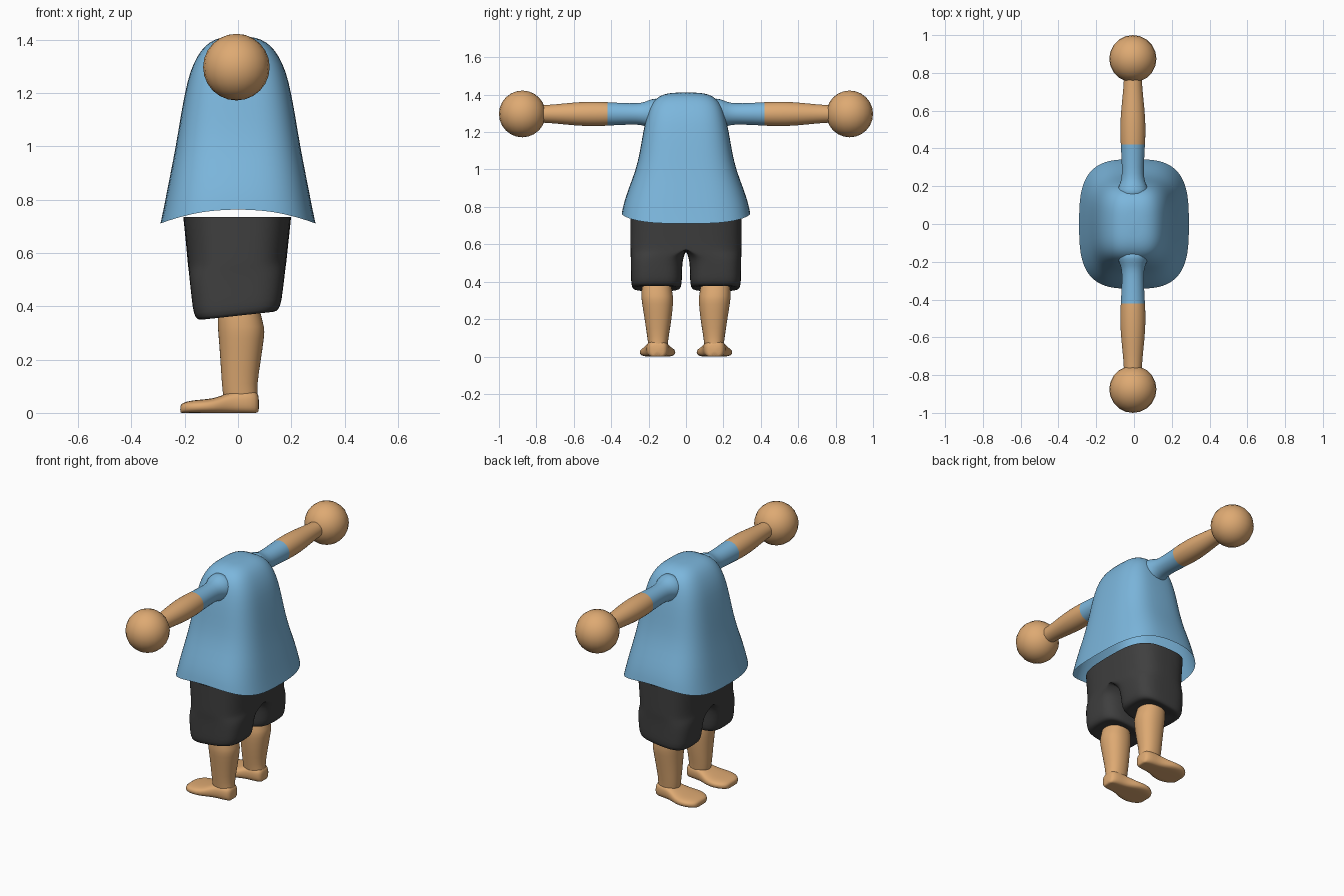
import bpy, bmesh, math
from mathutils import Vector

if "Cube" in bpy.data.objects:
    bpy.data.objects.remove(bpy.data.objects["Cube"])


def material(name, rgb):
    m = bpy.data.materials.new(name)
    m.diffuse_color = (*rgb, 1)
    m.use_nodes = True
    m.node_tree.nodes["Principled BSDF"].inputs["Base Color"].default_value = m.diffuse_color
    return m


BLUE = material("shirt blue", (0.20, 0.47, 0.72))
SKIN = material("skin tan", (0.73, 0.40, 0.17))
BLACK = material("shorts charcoal", (0.05, 0.05, 0.05))


def unit_ring(count, n):
    """Points of a unit superellipse; n = 2 is a circle, larger is squarer."""
    pts = []
    for i in range(count):
        a = 2 * math.pi * i / count
        c, s = math.cos(a), math.sin(a)
        if abs(c) < 1e-9:
            c = 0.0
        if abs(s) < 1e-9:
            s = 0.0
        pts.append((math.copysign(abs(c) ** (2 / n), c), math.copysign(abs(s) ** (2 / n), s)))
    return pts


def loft(name, rings, mats, caps=(True, True), mirror=False, drop=None, pick=None):
    """Skin a list of rings, optionally capping ends and mirroring across y = 0."""
    bm = bmesh.new()
    rows = [[bm.verts.new(p) for p in ring] for ring in rings]
    k = len(rows[0])
    for a, b in zip(rows, rows[1:]):
        for i in range(k):
            j = (i + 1) % k
            quad = (a[i], a[j], b[j], b[i])
            if drop and all(drop(v.co) for v in quad):
                continue
            bm.faces.new(quad)
    if caps[0]:
        bm.faces.new(rows[0][::-1])
    if caps[1]:
        bm.faces.new(rows[-1])
    bmesh.ops.delete(bm, geom=[v for v in bm.verts if not v.link_faces], context='VERTS')
    bmesh.ops.recalc_face_normals(bm, faces=bm.faces)
    for f in bm.faces:
        f.smooth = True
        if pick:
            f.material_index = pick(f.calc_center_median())
    me = bpy.data.meshes.new(name)
    bm.to_mesh(me)
    bm.free()
    for m in mats:
        me.materials.append(m)
    ob = bpy.data.objects.new(name, me)
    bpy.context.collection.objects.link(ob)
    if mirror:
        mod = ob.modifiers.new("mirror", 'MIRROR')
        mod.use_axis = (False, True, False)
        mod.use_clip = True
    sub = ob.modifiers.new("smooth", 'SUBSURF')
    sub.levels = sub.render_levels = 1
    return ob


# Shirt: flared open shell, hem arched up at the sides (z, half x, half y)
shirt_profile = [(0.765, 0.292, 0.345), (0.82, 0.278, 0.335), (0.90, 0.260, 0.308),
                 (1.00, 0.236, 0.268), (1.10, 0.218, 0.246), (1.20, 0.200, 0.230),
                 (1.28, 0.181, 0.212), (1.34, 0.153, 0.192), (1.38, 0.122, 0.162),
                 (1.402, 0.086, 0.122), (1.412, 0.045, 0.07)]
rings = []
for i, (z, hx, hy) in enumerate(shirt_profile):
    dip = 0.055 * max(0, 1 - (z - 0.765) / 0.3)
    rings.append([(hx * c, hy * s, z - dip * c * c) for c, s in unit_ring(32, 3.1)])
loft("shirt", rings, [BLUE], caps=(False, True))

# Arms: blue sleeve and bare forearm in one tube (y, radius)
arm_profile = [(0.13, 0.095), (0.19, 0.082), (0.22, 0.066), (0.26, 0.058), (0.34, 0.061),
               (0.435, 0.066), (0.44, 0.067), (0.53, 0.069), (0.62, 0.062), (0.70, 0.053),
               (0.77, 0.048), (0.85, 0.046)]
rings = [[(-0.006 + r * c, y, 1.297 + r * 0.98 * s) for c, s in unit_ring(16, 2)]
         for y, r in arm_profile]
loft("arm", rings, [BLUE, SKIN], mirror=True, pick=lambda p: 0 if p.y < 0.4375 else 1)

# Ball hands
for side in (-1, 1):
    bpy.ops.mesh.primitive_uv_sphere_add(segments=20, ring_count=12, radius=0.125,
                                         location=(-0.006, side * 0.875, 1.297))
    hand = bpy.context.object
    hand.name = "hand"
    hand.data.materials.append(SKIN)
    bpy.ops.object.shade_smooth()

# Shorts: one half, leg tube blending into a shared waist (z, half x, blend, inset)
shorts_profile = [(0.375, 0.155, 0, 0.45), (0.363, 0.157, 0, 0.80), (0.364, 0.160, 0, 0.93),
                  (0.385, 0.164, 0, 1.0), (0.44, 0.171, 0.03, 1.0), (0.50, 0.178, 0.12, 1.0),
                  (0.53, 0.181, 0.4, 1.0), (0.55, 0.184, 0.75, 1.0), (0.57, 0.186, 1.0, 1.0),
                  (0.65, 0.194, 1.0, 1.0), (0.735, 0.203, 1.0, 1.0)]
rings = []
for z, hx, t, inset in shorts_profile:
    slope = 0.11 * max(0, 1 - (z - 0.363) / 0.3) if z < 0.66 else 0
    ring = []
    for c, s in unit_ring(32, 3.2):
        x = hx * s * inset
        y = (1 - t) * (0.158 + 0.136 * c * inset) + t * 0.299 * max(c, 0)
        ring.append((x - 0.003, y, z + slope * x))
    rings.append(ring)
loft("shorts", rings, [BLACK], caps=(True, False), mirror=True, drop=lambda p: abs(p.y) < 1e-5)

# Lower legs (z, centre x, half x, centre y, half y)
leg_profile = [(0.025, 0.015, 0.062, 0.15, 0.05), (0.06, 0.010, 0.066, 0.15, 0.052),
               (0.10, 0.005, 0.066, 0.15, 0.057), (0.20, 0.010, 0.077, 0.149, 0.073),
               (0.29, 0.013, 0.087, 0.152, 0.085), (0.32, 0.012, 0.089, 0.154, 0.086),
               (0.37, 0.004, 0.081, 0.157, 0.080), (0.42, 0.002, 0.078, 0.158, 0.078)]
rings = [[(cx + hx * c, cy + hy * s, z) for c, s in unit_ring(20, 2.2)]
         for z, cx, hx, cy, hy in leg_profile]
loft("lower_leg", rings, [SKIN], mirror=True)

# Feet, toes toward -x (x, half width, height)
foot_profile = [(-0.217, 0.040, 0.028), (-0.208, 0.066, 0.038), (-0.18, 0.088, 0.046),
                (-0.14, 0.099, 0.050), (-0.09, 0.092, 0.054), (-0.05, 0.074, 0.070),
                (-0.01, 0.062, 0.085), (0.03, 0.060, 0.088), (0.065, 0.052, 0.085),
                (0.080, 0.034, 0.065)]
rings = []
for x, w, h in foot_profile:
    rings.append([(x, 0.152 + w * c, max(0.0, h * (0.46 + 0.54 * s)))
                  for c, s in unit_ring(20, 2.8)])
loft("foot", rings, [SKIN], mirror=True)
